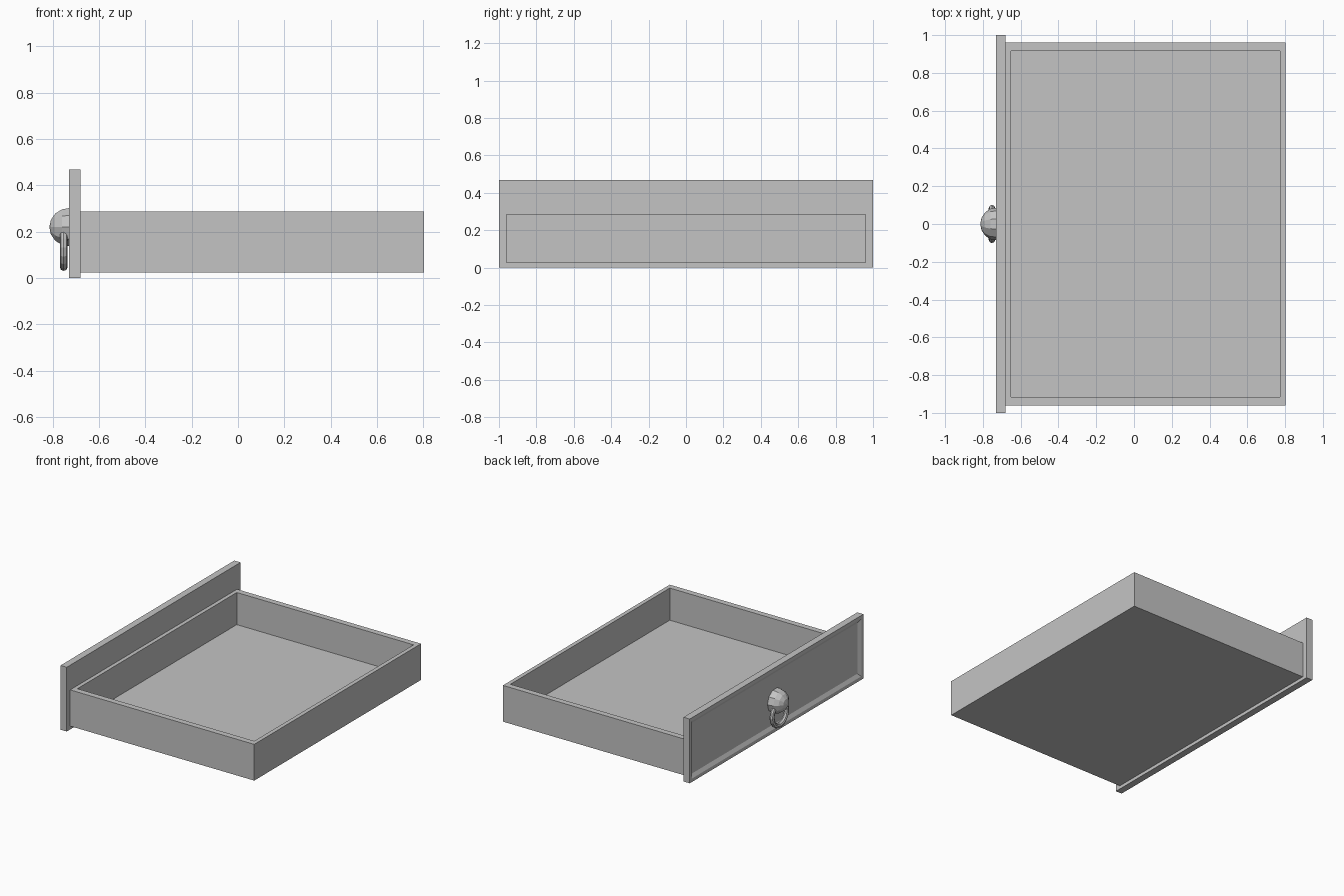
import bpy, bmesh, math
from mathutils import Matrix, Vector

if "Cube" in bpy.data.objects:
    bpy.data.objects.remove(bpy.data.objects["Cube"], do_unlink=True)

grey = bpy.data.materials.new("plain grey")
colour = (0.55, 0.55, 0.55, 1)
grey.use_nodes = True
grey.diffuse_color = colour
grey.node_tree.nodes["Principled BSDF"].inputs["Base Color"].default_value = colour


def finish(bm, name):
    bmesh.ops.recalc_face_normals(bm, faces=bm.faces)
    mesh = bpy.data.meshes.new(name)
    bm.to_mesh(mesh)
    bm.free()
    mesh.materials.append(grey)
    obj = bpy.data.objects.new(name, mesh)
    bpy.context.collection.objects.link(obj)
    return obj


def block(low, high):
    low, high = Vector(low), Vector(high)
    bm = bmesh.new()
    bmesh.ops.create_cube(bm, size=1)
    bmesh.ops.scale(bm, vec=high - low, verts=bm.verts)
    bmesh.ops.translate(bm, vec=(low + high) / 2, verts=bm.verts)
    return bm


def facing(bm, direction):
    bm.normal_update()
    return max(bm.faces, key=lambda f: f.normal.dot(Vector(direction)))


# Open tray: rim inset on the top face, then sunk to the floor
bm = block((-0.68, -0.96, 0.024), (0.803, 0.96, 0.288))
floor = facing(bm, (0, 0, 1))
bmesh.ops.inset_region(bm, faces=[floor], thickness=0.03)
for v in floor.verts:
    v.co.x = 0.773 if v.co.x > 0 else -0.652
    v.co.y = math.copysign(0.917, v.co.y)
tray_floor = bmesh.ops.extrude_discrete_faces(bm, faces=[floor])["faces"][0]
bmesh.ops.translate(bm, vec=(0, 0, -0.234), verts=tray_floor.verts)
finish(bm, "tray")

# Front panel with a bevelled recess on its outer face
bm = block((-0.73, -1, 0), (-0.68, 1, 0.468))
panel = facing(bm, (-1, 0, 0))
bmesh.ops.inset_region(bm, faces=[panel], thickness=0.035)
bmesh.ops.inset_region(bm, faces=[panel], thickness=0.035)
bmesh.ops.translate(bm, vec=(0.015, 0, 0), verts=panel.verts)
finish(bm, "front_panel")

# Faceted half-dome knob, its pole pointing outward
bm = bmesh.new()
bmesh.ops.create_uvsphere(bm, u_segments=10, v_segments=8, radius=0.087)
bmesh.ops.bisect_plane(bm, geom=bm.verts[:] + bm.edges[:] + bm.faces[:],
                       plane_co=(0, 0, -0.017), plane_no=(0, 0, -1), clear_outer=True)
bmesh.ops.rotate(bm, matrix=Matrix.Rotation(-math.pi / 2, 3, "Y"), verts=bm.verts)
bmesh.ops.translate(bm, vec=(-0.727, 0, 0.22), verts=bm.verts)
finish(bm, "knob_dome")

# Pull ring hanging below the knob
bpy.ops.mesh.primitive_torus_add(major_segments=16, minor_segments=8,
                                 major_radius=0.084, minor_radius=0.017,
                                 location=(-0.752, 0, 0.132),
                                 rotation=(0, math.pi / 2, 0))
ring = bpy.context.object
ring.name = "pull_ring"
ring.data.materials.append(grey)
